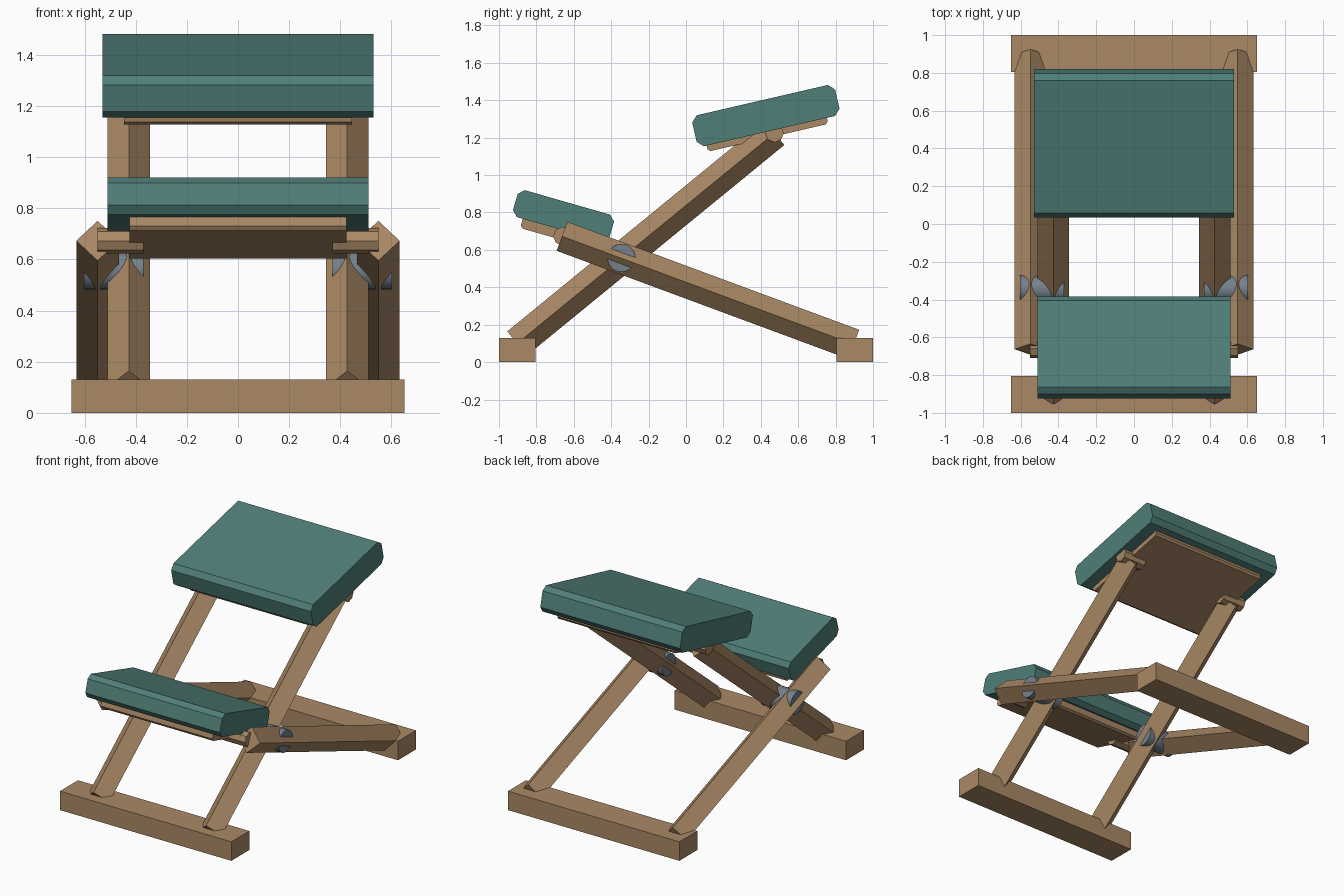
import bpy, bmesh
from math import atan2, hypot, radians, cos, sin, pi

if "Cube" in bpy.data.objects:
    bpy.data.objects.remove(bpy.data.objects["Cube"])


def material(name, rgb):
    m = bpy.data.materials.new(name)
    m.diffuse_color = (*rgb, 1)
    m.use_nodes = True
    m.node_tree.nodes["Principled BSDF"].inputs["Base Color"].default_value = m.diffuse_color
    return m


wood = material("wood", (0.40, 0.25, 0.13))
teal = material("teal_fabric", (0.08, 0.21, 0.19))
metal = material("steel", (0.18, 0.22, 0.26))


def prism(name, profile, x0, x1, mat, center=(0, 0), tilt=0):
    """Extrude a (y, z) profile along x, tilted about x and moved to center."""
    bm = bmesh.new()
    face = bm.faces.new([bm.verts.new((x0, u, v)) for u, v in profile])
    ext = bmesh.ops.extrude_face_region(bm, geom=[face])
    verts = [g for g in ext["geom"] if isinstance(g, bmesh.types.BMVert)]
    bmesh.ops.translate(bm, verts=verts, vec=(x1 - x0, 0, 0))
    bmesh.ops.recalc_face_normals(bm, faces=bm.faces)
    me = bpy.data.meshes.new(name)
    bm.to_mesh(me)
    bm.free()
    me.materials.append(mat)
    ob = bpy.data.objects.new(name, me)
    ob.location = (0, *center)
    ob.rotation_euler.x = radians(tilt)
    bpy.context.collection.objects.link(ob)
    return ob


def chamfered(u0, u1, v0, v1, c):
    return [(u0 + c, v0), (u1 - c, v0), (u1, v0 + c), (u1, v1 - c),
            (u1 - c, v1), (u0 + c, v1), (u0, v1 - c), (u0, v0 + c)]


def circle(r, n):
    return [(r * cos(2 * pi * i / n), r * sin(2 * pi * i / n)) for i in range(n)]


def beam(name, x, a, b, r=0.083):
    """Square bar standing on its edge, running from a to b in the (y, z) plane."""
    dy, dz = b[0] - a[0], b[1] - a[1]
    bpy.ops.mesh.primitive_cylinder_add(
        vertices=4, radius=r, depth=hypot(dy, dz),
        location=(x, (a[0] + b[0]) / 2, (a[1] + b[1]) / 2),
        rotation=(atan2(-dy, dz), 0, 0))
    ob = bpy.context.object
    ob.name = name
    ob.data.materials.append(wood)


# Floor bars
for label, y in (("front", -0.9025), ("back", 0.9025)):
    w, h = 0.0975, 0.13
    prism(label + "_floor_bar", [(-w, 0), (w, 0), (w, h), (-w, h)],
          -0.65, 0.65, wood, (y, 0))

# Crossed side frames with pegs and pivot bolts
for side, s in (("left", -1), ("right", 1)):
    beam(side + "_seat_beam", s * 0.427, (-0.903, 0.10), (0.473, 1.225))
    beam(side + "_knee_beam", s * 0.549, (0.897, 0.095), (-0.663, 0.673))
    prism(side + "_seat_peg", circle(0.05, 8), s * 0.335, s * 0.51, wood, (0.473, 1.225))
    prism(side + "_knee_peg", circle(0.05, 8), s * 0.37, s * 0.55, wood, (-0.66, 0.673))
    bolt = prism(side + "_pivot_bolt", circle(0.075, 24), s * 0.37, s * 0.603,
                 metal, (-0.345, 0.557))
    bpy.context.view_layer.objects.active = bolt
    bpy.ops.object.select_all(action="DESELECT")
    bolt.select_set(True)
    bpy.ops.object.shade_smooth_by_angle(angle=radians(30))

# Seat cushion and its board
seat = dict(center=(0.427, 1.318), tilt=13)
prism("seat_cushion", chamfered(-0.392, 0.392, -0.085, 0.085, 0.032), -0.53, 0.53, teal, **seat)
prism("seat_board", chamfered(-0.345, 0.315, -0.118, -0.07, 0.013), -0.445, 0.445, wood, **seat)

# Knee cushion and its board
knee = dict(center=(-0.655, 0.782), tilt=-16)
prism("knee_cushion", chamfered(-0.268, 0.268, -0.075, 0.075, 0.03), -0.51, 0.51, teal, **knee)
prism("knee_board", chamfered(-0.205, 0.22, -0.126, -0.06, 0.013), -0.425, 0.425, wood, **knee)
